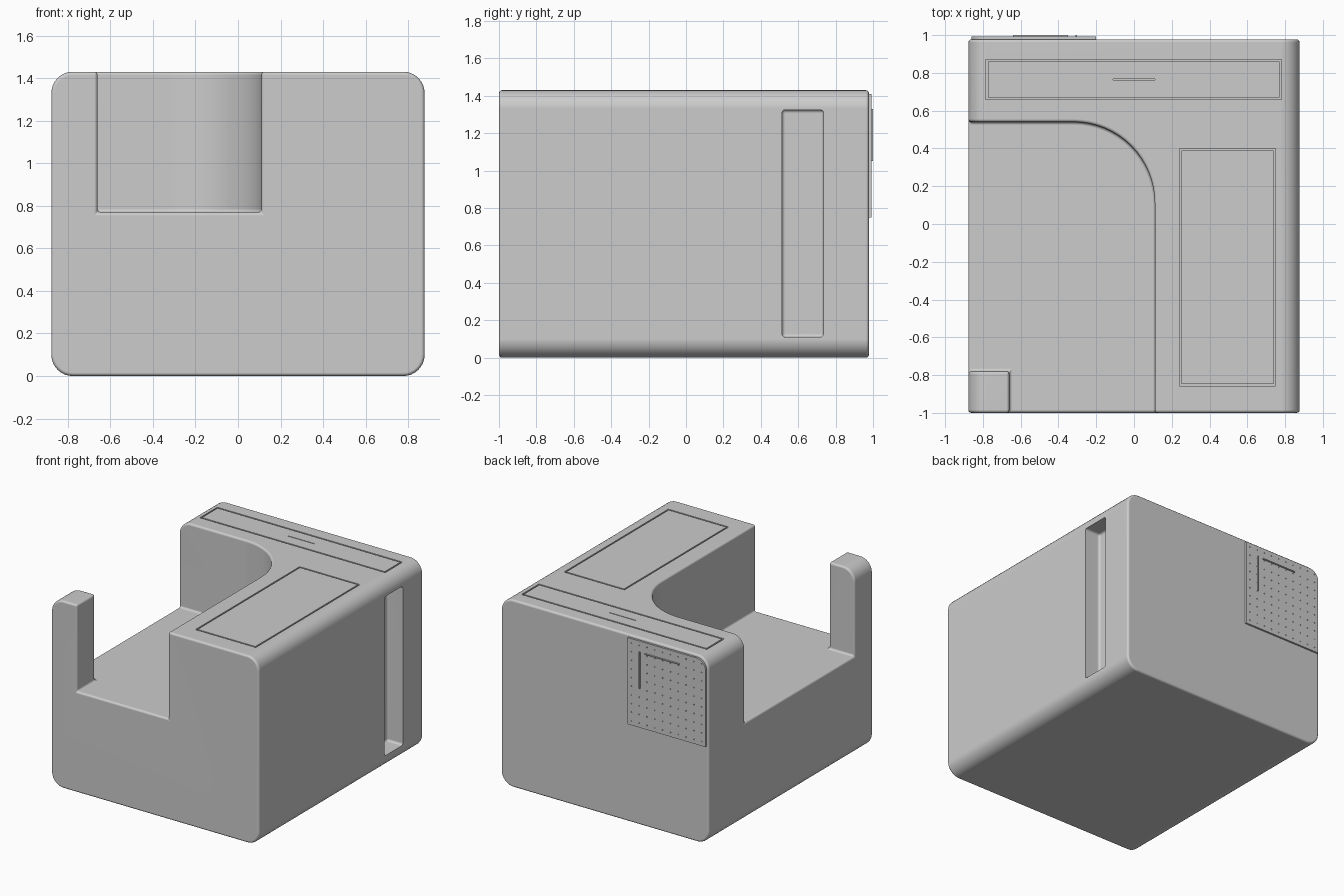
import bpy, bmesh, math
from math import pi, cos, sin

if "Cube" in bpy.data.objects:
    bpy.data.objects.remove(bpy.data.objects["Cube"], do_unlink=True)

COLOUR = (0.604, 0.604, 0.604, 1)
grey = bpy.data.materials.new("light_grey")
grey.use_nodes = True
grey.diffuse_color = COLOUR
grey.node_tree.nodes["Principled BSDF"].inputs["Base Color"].default_value = COLOUR

X0, X1 = -0.877, 0.877          # body sides
Y0, Y1 = -1.0, 0.978            # body front and back
TOP = 1.43
FLOOR = 0.77                    # height of the open bay


def arc(cx, cy, r, start, end, n=8):
    return [(cx + r * cos(start + (end - start) * i / n),
             cy + r * sin(start + (end - start) * i / n)) for i in range(n + 1)]


def rect(a0, a1, b0, b1):
    return [(a0, b0), (a1, b0), (a1, b1), (a0, b1)]


def prisms(name, outlines, axis, lo, hi):
    """Extrude 2D outlines along y (outline in x, z) or z (outline in x, y)."""
    place = (lambda p, d: (p[0], d, p[1])) if axis == "y" else (lambda p, d: (p[0], p[1], d))
    bm = bmesh.new()
    for pts in outlines:
        a = [bm.verts.new(place(p, lo)) for p in pts]
        b = [bm.verts.new(place(p, hi)) for p in pts]
        bm.faces.new(a)
        bm.faces.new(b[::-1])
        for i in range(len(pts)):
            j = (i + 1) % len(pts)
            bm.faces.new((a[i], b[i], b[j], a[j]))
    bmesh.ops.recalc_face_normals(bm, faces=bm.faces)
    mesh = bpy.data.meshes.new(name)
    bm.to_mesh(mesh)
    bm.free()
    mesh.materials.append(grey)
    ob = bpy.data.objects.new(name, mesh)
    bpy.context.collection.objects.link(ob)
    return ob


def select(ob):
    bpy.ops.object.select_all(action="DESELECT")
    ob.select_set(True)
    bpy.context.view_layer.objects.active = ob


def cut(ob, cutter):
    cutter.hide_render = True
    mod = ob.modifiers.new("cut", "BOOLEAN")
    mod.operation, mod.solver, mod.object = "DIFFERENCE", "EXACT", cutter
    select(ob)
    bpy.ops.object.modifier_apply(modifier=mod.name)
    bpy.data.objects.remove(cutter, do_unlink=True)


def round_edges(ob, width):
    mod = ob.modifiers.new("round", "BEVEL")
    mod.width, mod.segments = width, 3
    mod.limit_method, mod.angle_limit = "ANGLE", math.radians(40)
    mod.use_clamp_overlap = False
    select(ob)
    bpy.ops.object.modifier_apply(modifier=mod.name)


# Body: rounded block extruded front to back
r = 0.1
outline = (arc(X1 - r, r, r, -pi / 2, 0) + arc(X1 - r, TOP - r, r, 0, pi / 2)
           + arc(X0 + r, TOP - r, r, pi / 2, pi) + arc(X0 + r, r, r, pi, 1.5 * pi))
body = prisms("body", [outline], "y", Y0, Y1)

# Open bay with one rounded corner, leaving a corner post
bay = ([(-0.66, -1.2), (0.11, -1.2)] + arc(-0.32, 0.11, 0.43, 0, pi / 2, 16)
       + [(-1.1, 0.54), (-1.1, -0.78), (-0.66, -0.78)])
cut(body, prisms("bay_cutter", [bay], "z", FLOOR, 1.7))
round_edges(body, 0.016)

# Upright slot in the left side, with rounded inner corners
slot = prisms("slot_cutter", [rect(0.747, 1.1, 0.513, 0.735)], "z", 0.11, 1.325)
round_edges(slot, 0.018)
cut(body, slot)

# Top panels, each set in a tray with a thin gap around it
gap, depth = 0.011, 0.02
for name, (a0, a1, b0, b1) in {"rear_top_panel": (-0.785, 0.78, 0.66, 0.87),
                               "side_top_panel": (0.24, 0.75, -0.857, 0.4)}.items():
    cut(body, prisms("tray_cutter", [rect(a0, a1, b0, b1)], "z", TOP - depth, TOP + 0.005))
    panel = prisms(name, [rect(a0 + gap, a1 - gap, b0 + gap, b1 - gap)],
                   "z", TOP - depth - 0.005, TOP)
    if name == "rear_top_panel":
        cut(panel, prisms("slit_cutter", [rect(-0.11, 0.11, 0.762, 0.768)],
                          "z", TOP - 0.015, TOP + 0.1))

# Perforated plate on the back
c = 0.08
plate_outline = [(-0.86, 0.75), (-0.2, 0.75), (-0.2, 1.41)] + arc(-0.86 + c, 1.41 - c, c, pi / 2, pi)
back_plate = prisms("back_plate", [plate_outline], "y", Y1 - 0.005, 0.992)
holes = [arc(-0.233 - 0.066 * i, 0.783 + 0.066 * k, 0.0045, 0, 2 * pi * 5 / 6, 5)
         for i in range(10) for k in range(10)]
cut(back_plate, prisms("hole_cutter", holes, "y", 0.982, 1.1))

# Raised marker bars on the plate
prisms("upright_bar", [rect(-0.309, -0.301, 1.05, 1.33)], "y", 0.985, 1.0)
prisms("level_bar", [rect(-0.64, -0.35, 1.321, 1.329)], "y", 0.985, 1.0)

# Smooth the rounded edges while keeping the flats flat
select(body)
bpy.ops.object.shade_smooth_by_angle(angle=math.radians(40))
weighted = body.modifiers.new("flat_faces", "WEIGHTED_NORMAL")
weighted.keep_sharp = True
